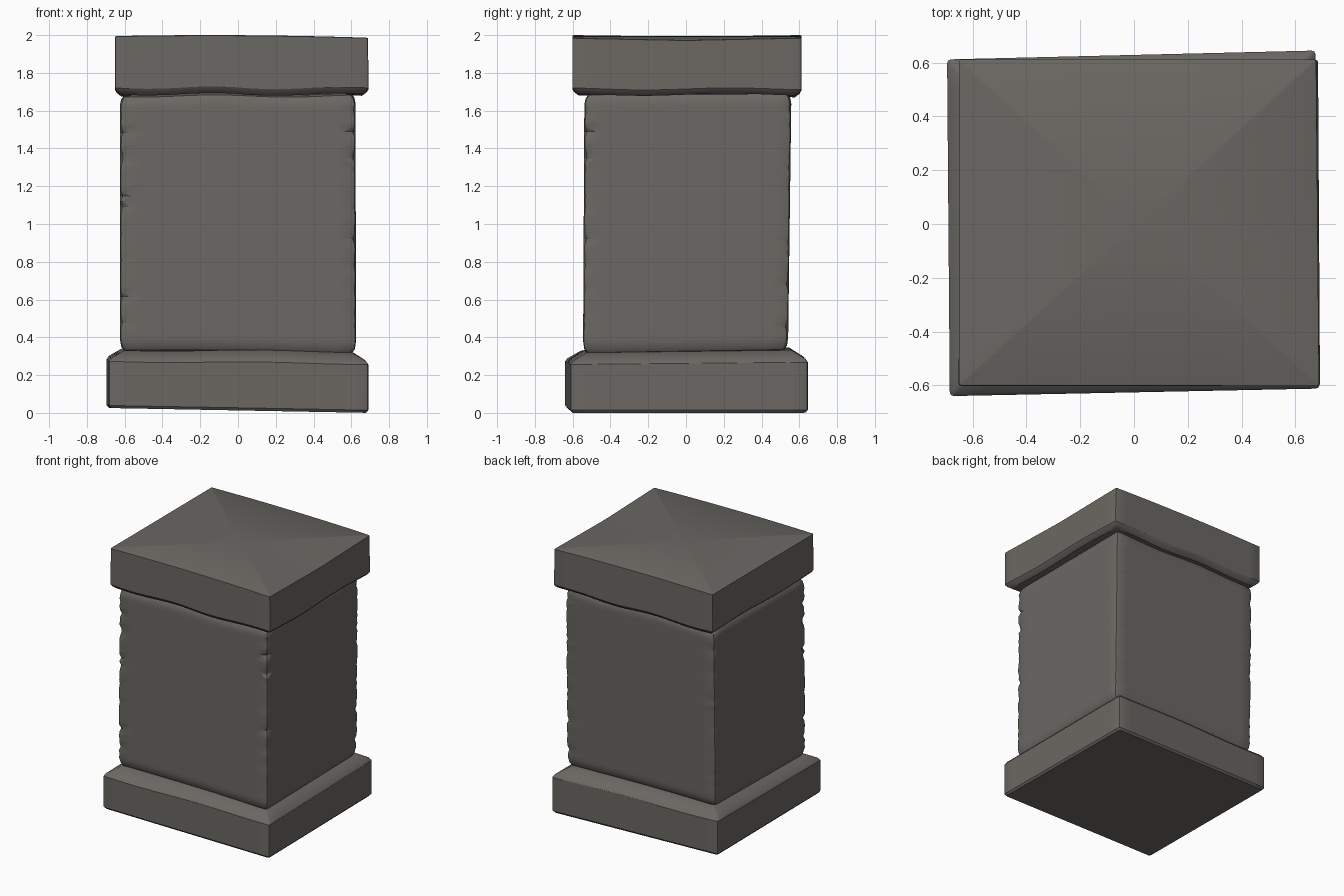
import bpy, bmesh, math, random
from mathutils import Vector

if "Cube" in bpy.data.objects:
    bpy.data.objects.remove(bpy.data.objects["Cube"])

random.seed(4)
stone = bpy.data.materials.new("weathered grey stone")
stone.diffuse_color = (0.147, 0.138, 0.125, 1)
stone.use_nodes = True
stone.node_tree.nodes["Principled BSDF"].inputs["Base Color"].default_value = stone.diffuse_color


def block(name, low, high, levels, dz_low, dz_high, radius=0.01, chip=0.0, n=14):
    """Worn stone block. low/high: corner plans going round from front left.
    levels: (z, inset). dz_low/dz_high: height waves at the bottom and the top."""
    z0, z1 = levels[0][0], levels[-1][0]
    bm = bmesh.new()
    rings = []
    for z, inset in levels:
        u = (z - z0) / (z1 - z0)
        c = [Vector(a).lerp(Vector(b), u) for a, b in zip(low, high)]
        mid = sum(c, Vector((0, 0))) / 4
        c = [p - Vector((math.copysign(inset, (p - mid).x),
                         math.copysign(inset, (p - mid).y))) for p in c]
        ring = []
        for i in range(4):
            prev, p, nxt = c[i - 1], c[i], c[(i + 1) % 4]
            # worn corner with random chips
            r = radius
            if chip and 0 < u < 1:
                r += random.choice((0, 0, 0.3, 0.4, 1)) * chip * random.random()
            a = p + (prev - p).normalized() * r
            b = p + (nxt - p).normalized() * r
            m = (a + b) / 2 * 0.6 + p * 0.4
            nxt_a = nxt + (p - nxt).normalized() * radius
            pts = [a, m, b]
            pts += [b.lerp(nxt_a, (k + 1) / (n + 1)) for k in range(n)]
            for q in pts:
                dz = dz_low(q.x, q.y) * (1 - u) + dz_high(q.x, q.y) * u
                ring.append(bm.verts.new((q.x, q.y, z + dz)))
        rings.append(ring)
    count = len(rings[0])
    for r0, r1 in zip(rings, rings[1:]):
        for k in range(count):
            j = (k + 1) % count
            bm.faces.new((r0[k], r0[j], r1[j], r1[k]))
    # close both ends with fans
    for ring, flip in ((rings[0], True), (rings[-1], False)):
        centre = bm.verts.new(sum((v.co for v in ring), Vector()) / count)
        for k in range(count):
            f = (ring[k], ring[(k + 1) % count], centre)
            bm.faces.new(f[::-1] if flip else f)
    bmesh.ops.recalc_face_normals(bm, faces=bm.faces)
    mesh = bpy.data.meshes.new(name)
    bm.to_mesh(mesh)
    bm.free()
    ob = bpy.data.objects.new(name, mesh)
    bpy.context.collection.objects.link(ob)
    mesh.materials.append(stone)
    bpy.ops.object.select_all(action='DESELECT')
    ob.select_set(True)
    bpy.context.view_layer.objects.active = ob
    bpy.ops.object.shade_smooth_by_angle(angle=math.radians(32))
    return ob


# base slab: slightly tilted underside, sloped shoulder up to the shaft
base_plan = [(-0.685, -0.64), (0.69, -0.612), (0.675, 0.645), (-0.695, 0.612)]
block("base_slab", base_plan, base_plan,
      [(0.0, 0.012), (0.015, 0.0), (0.15, 0.0), (0.27, 0.0), (0.288, 0.012),
       (0.335, 0.085), (0.338, 0.2)],
      lambda x, y: 0.013 * (1 - x / 0.7),
      lambda x, y: 0.005 * math.sin(6 * x + 1) - 0.008 * x + 0.012 * y,
      radius=0.014)

# shaft: tall block with chipped vertical edges and rounded ends
shaft_z = [0.395 + 1.235 * k / 44 for k in range(45)]
block("shaft",
      [(-0.625, -0.545), (0.625, -0.545), (0.625, 0.54), (-0.625, 0.54)],
      [(-0.625, -0.538), (0.622, -0.538), (0.622, 0.558), (-0.625, 0.558)],
      [(0.325, 0.06), (0.335, 0.02), (0.355, 0.006)] + [(z, 0.0) for z in shaft_z]
      + [(1.66, 0.006), (1.68, 0.02), (1.69, 0.06)],
      lambda x, y: 0.006 * math.cos(3 * x + 0.6) - 0.006 * x + 0.016 * y,
      lambda x, y: 0.006 * math.cos(8 * x + 1) + 0.005 * y,
      radius=0.016, chip=0.04)

# cap slab: wavy worn lower edge, gently crowned top
cap_low = [(-0.652, -0.602), (0.692, -0.602), (0.685, 0.61), (-0.65, 0.61)]
cap_high = [(-0.65, -0.6), (0.688, -0.602), (0.677, 0.612), (-0.65, 0.612)]
block("cap_slab", cap_low, cap_high,
      [(1.688, 0.15), (1.682, 0.035), (1.70, 0.01), (1.715, 0.0), (1.85, 0.0),
       (1.986, 0.0), (1.989, 0.006)],
      lambda x, y: 0.009 * math.cos(9 * x + 1.3) * (1 - abs(x) / 1.2)
      + 0.006 * math.sin(7 * y),
      lambda x, y: 0.011 - 0.02 * (x + 0.15) ** 2 - 0.03 * max(x, 0) * (0.6 - abs(y)),
      radius=0.008)
